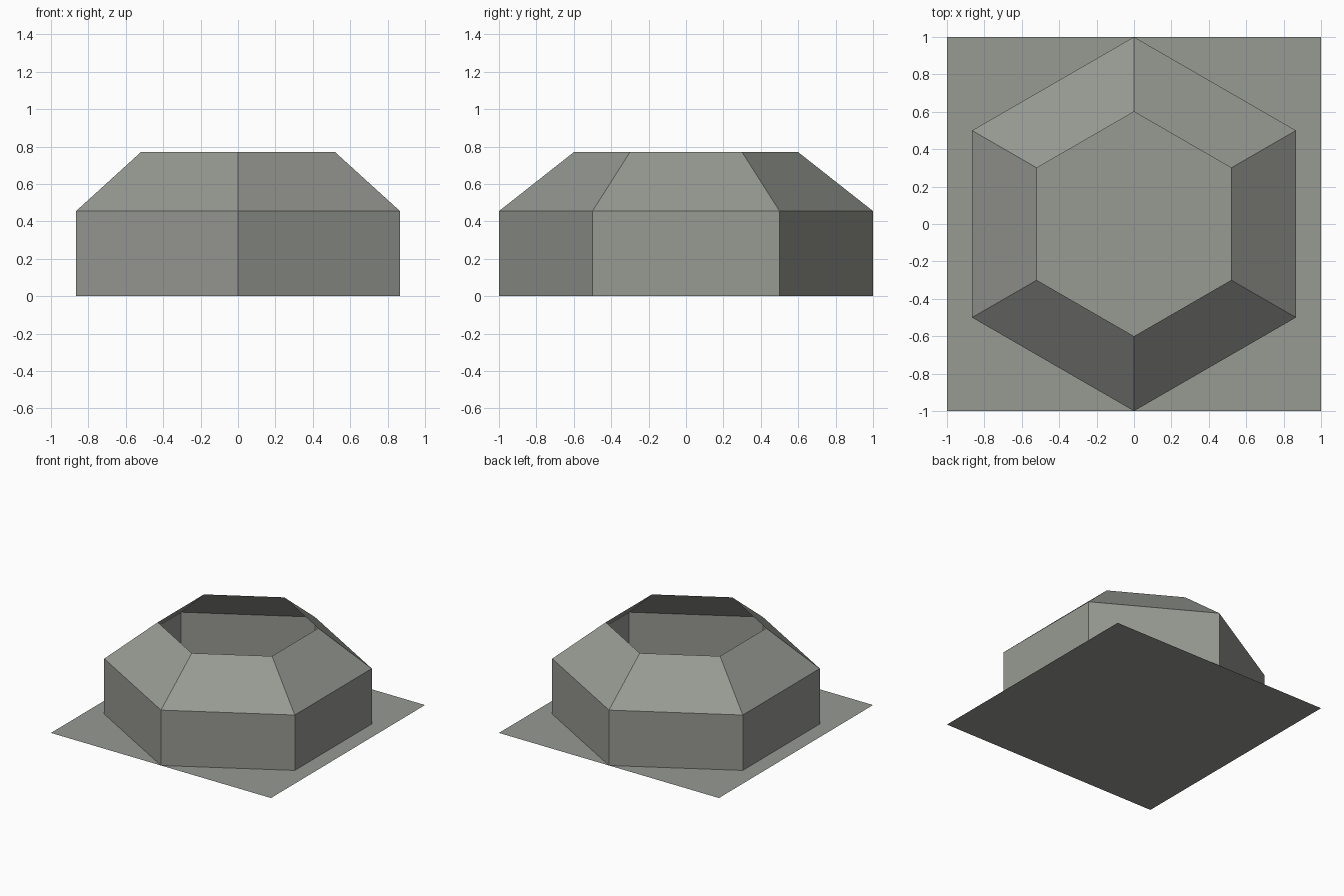
import bpy, bmesh, math

if "Cube" in bpy.data.objects:
    bpy.data.objects.remove(bpy.data.objects["Cube"])

SIDES = 6
# (radius, height) rings of the open shell
PROFILE = [(1.0, 0.0), (1.0, 0.455), (0.6, 0.77)]

mat = bpy.data.materials.new("warm grey")
mat.diffuse_color = (0.31, 0.32, 0.29, 1.0)
mat.use_nodes = True
mat.node_tree.nodes["Principled BSDF"].inputs["Base Color"].default_value = mat.diffuse_color


def finish(name, bm):
    mesh = bpy.data.meshes.new(name)
    bm.to_mesh(mesh)
    bm.free()
    mesh.materials.append(mat)
    obj = bpy.data.objects.new(name, mesh)
    bpy.context.collection.objects.link(obj)
    return obj


# Open hexagonal shell: upright wall and inward sloping roof band
bm = bmesh.new()
rings = []
for r, z in PROFILE:
    angles = [math.pi / 2 + i * math.tau / SIDES for i in range(SIDES)]
    rings.append([bm.verts.new((r * math.cos(a), r * math.sin(a), z)) for a in angles])
for low, high in zip(rings, rings[1:]):
    for i in range(SIDES):
        j = (i + 1) % SIDES
        bm.faces.new((low[i], low[j], high[j], high[i]))
finish("hexagonal_shell", bm)

# Flat square base sheet
bm = bmesh.new()
bmesh.ops.create_grid(bm, x_segments=1, y_segments=1, size=1.0)
finish("square_base", bm)
